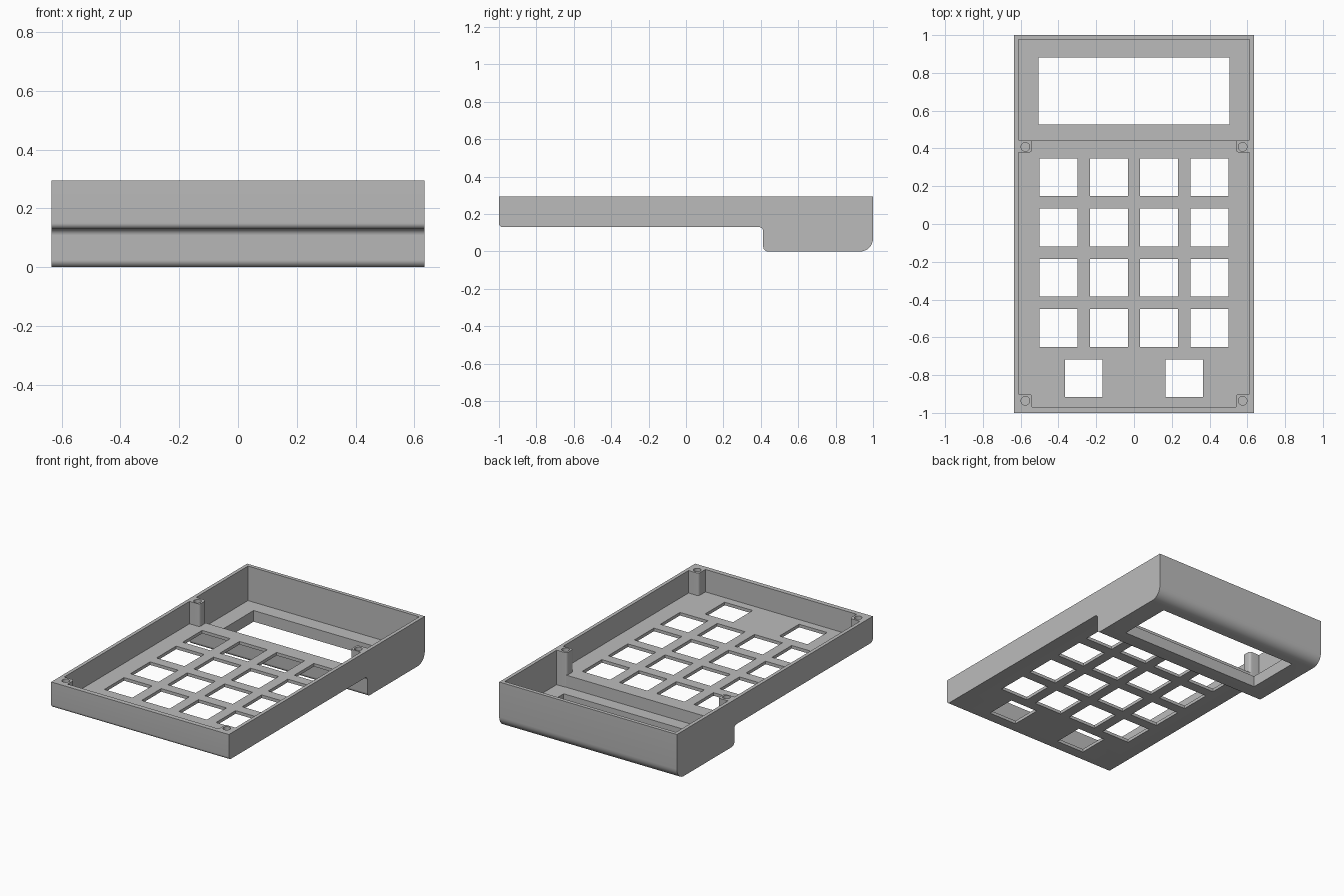
import bpy, bmesh
from math import pi, radians, sin, cos
from mathutils import Matrix, Vector

if "Cube" in bpy.data.objects:
    bpy.data.objects.remove(bpy.data.objects["Cube"])

TOP, FLOOR, WELL = 0.295, 0.15, 0.072
HALF, INNER = 0.635, 0.612

grey = bpy.data.materials.new("light_grey_plastic")
grey.use_nodes = True
grey.diffuse_color = (0.5, 0.5, 0.5, 1)
grey.node_tree.nodes["Principled BSDF"].inputs["Base Color"].default_value = (0.5, 0.5, 0.5, 1)


def make_object(name, bm):
    bmesh.ops.recalc_face_normals(bm, faces=bm.faces)
    mesh = bpy.data.meshes.new(name)
    bm.to_mesh(mesh)
    bm.free()
    mesh.materials.append(grey)
    ob = bpy.data.objects.new(name, mesh)
    bpy.context.collection.objects.link(ob)
    return ob


def rounded(corners, steps=8):
    """Fillet each right-angled (y, z, radius) corner."""
    pts = []
    for i, (y, z, r) in enumerate(corners):
        p = Vector((y, z))
        if r == 0:
            pts.append(p)
            continue
        a = (Vector(corners[i - 1][:2]) - p).normalized() * r
        b = (Vector(corners[(i + 1) % len(corners)][:2]) - p).normalized() * r
        for k in range(steps + 1):
            t = k / steps * pi / 2
            pts.append(p + a * (1 - sin(t)) + b * (1 - cos(t)))
    return pts


def extrude_profile(name, pts, half):
    """Side profile in y, z swept across the width."""
    bm = bmesh.new()
    face = bm.faces.new([bm.verts.new((-half, p[0], p[1])) for p in pts])
    out = bmesh.ops.extrude_face_region(bm, geom=[face])["geom"]
    bmesh.ops.translate(bm, vec=(2 * half, 0, 0),
                        verts=[v for v in out if isinstance(v, bmesh.types.BMVert)])
    return make_object(name, bm)


def add_box(bm, x0, x1, y0, y1, z0, z1):
    m = (Matrix.Translation(((x0 + x1) / 2, (y0 + y1) / 2, (z0 + z1) / 2))
         @ Matrix.Diagonal((x1 - x0, y1 - y0, z1 - z0, 1)))
    return bmesh.ops.create_cube(bm, size=1, matrix=m)["verts"]


def cut(target, cutter):
    mod = target.modifiers.new("cut", "BOOLEAN")
    mod.operation, mod.solver, mod.object = "DIFFERENCE", "EXACT", cutter
    bpy.context.view_layer.objects.active = target
    bpy.ops.object.modifier_apply(modifier=mod.name)
    bpy.data.objects.remove(cutter)


# Outer shell with the deep display housing at the back
shell = extrude_profile("calculator_shell", rounded([
    (-1, TOP, 0), (-1, 0.13, 0.02), (0.413, 0.13, 0.022),
    (0.413, 0, 0.025), (1, 0, 0.07), (1, TOP, 0)]), HALF)

# Stepped inner cavity, leaving the screw posts standing
cavity = extrude_profile("cavity", rounded([
    (-0.969, 0.4, 0), (-0.969, FLOOR, 0), (0.443, FLOOR, 0),
    (0.443, WELL, 0), (0.976, WELL, 0), (0.976, 0.4, 0)]), INNER)
posts = bmesh.new()
for side in (-1, 1):
    for y0, y1 in ((0.379, 0.446), (-1.05, -0.9)):
        x0, x1 = sorted((side * 0.54, side * 0.66))
        add_box(posts, x0, x1, y0, y1, -0.1, 0.5)
uprights = [e for e in posts.edges
            if abs(e.verts[0].co.z - e.verts[1].co.z) > 0.1]
bmesh.ops.bevel(posts, geom=uprights, offset=0.015, segments=4,
                profile=0.5, affect="EDGES")
cut(cavity, make_object("posts", posts))
cut(shell, cavity)

# Key openings, display opening and screw holes
holes = bmesh.new()
keys = [((c - 1.5) * 0.266, 0.247 - r * 0.266) for r in range(4) for c in range(4)]
keys += [(-0.266, -0.817), (0.266, -0.817)]
for x, y in keys:
    add_box(holes, x - 0.1, x + 0.1, y - 0.1, y + 0.1, 0.05, 0.2)
add_box(holes, -0.506, 0.506, 0.526, 0.882, -0.1, 0.2)
for x in (-0.575, 0.575):
    for y in (0.408, -0.936):
        bmesh.ops.create_cone(holes, cap_ends=True, segments=24, radius1=0.023,
                              radius2=0.023, depth=0.24,
                              matrix=Matrix.Translation((x, y, 0.28)))
cut(shell, make_object("openings", holes))

# Smooth fillets, sharp edges
bpy.ops.object.select_all(action="DESELECT")
shell.select_set(True)
bpy.context.view_layer.objects.active = shell
bpy.ops.object.shade_smooth_by_angle(angle=radians(30))
